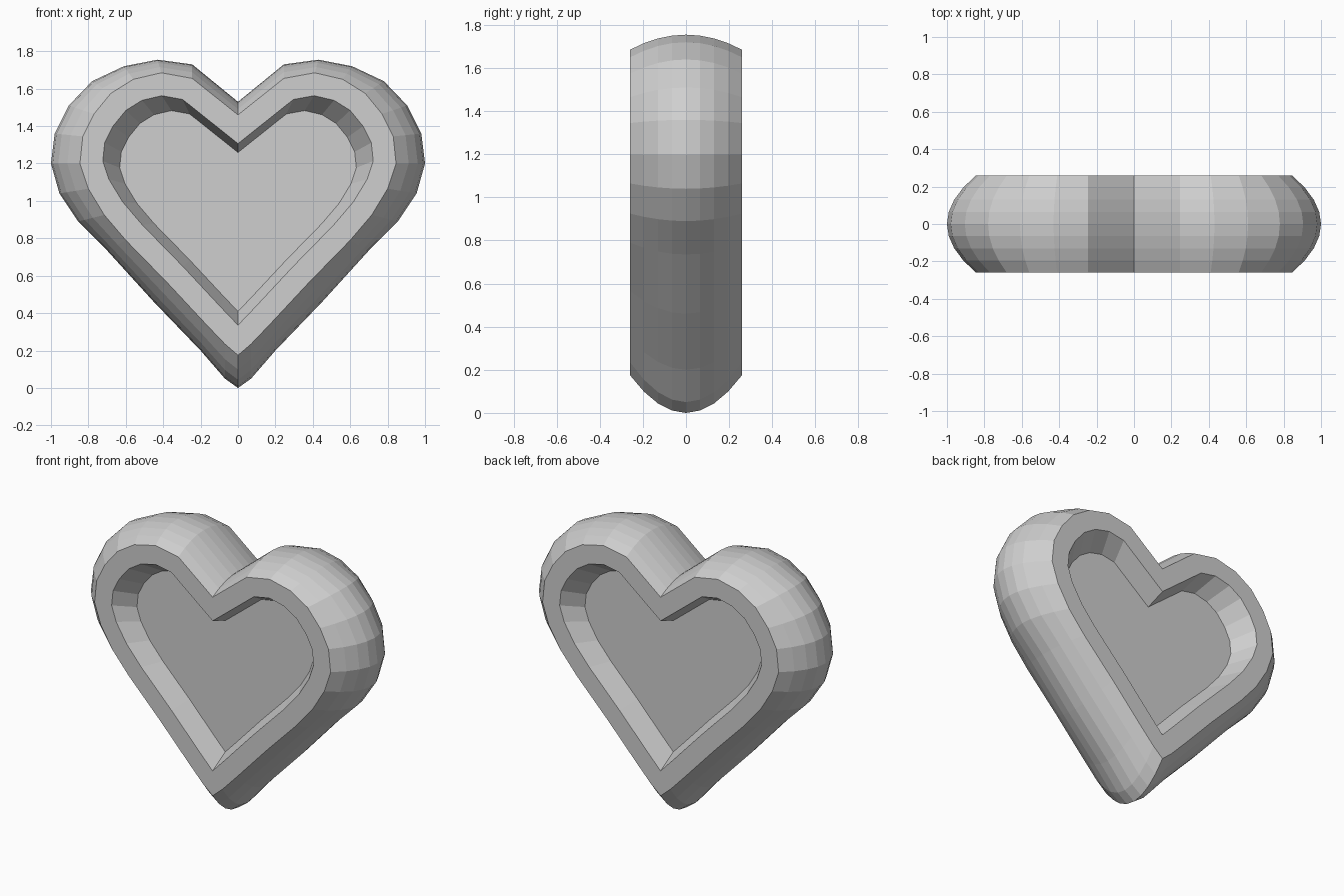
import bpy
import bmesh
from mathutils import Vector

cube = bpy.data.objects.get("Cube")
if cube:
    bpy.data.objects.remove(cube, do_unlink=True)

HALF_DEPTH = 0.26
RECESS = 0.13

# Half outlines (x, z) from the notch round the lobe to the bottom tip
BELLY = [(0, 1.53), (.245, 1.73), (.43, 1.755), (.61, 1.72), (.78, 1.64),
         (.905, 1.51), (.98, 1.36), (1, 1.2), (.955, 1.04), (.855, .89),
         (.7, .735), (.45, .46), (.2, .2), (.07, .05), (0, 0)]
RIM = [(0, 1.46), (.245, 1.655), (.41, 1.685), (.56, 1.65), (.68, 1.575),
       (.77, 1.465), (.83, 1.345), (.845, 1.2), (.8, 1.065), (.715, .925),
       (.6, .79), (.38, .565), (.175, .345), (.07, .235), (0, .175)]


def full_outline(half):
    """Mirror a half outline into a closed heart."""
    points = [Vector(p) for p in half]
    return points + [Vector((-p.x, p.y)) for p in reversed(points[1:-1])]


def inset(outline, width):
    """Move every edge of a clockwise outline inward by the same width."""
    result = []
    for i, p in enumerate(outline):
        a = (p - outline[i - 1]).normalized()
        b = (outline[(i + 1) % len(outline)] - p).normalized()
        na, nb = Vector((a.y, -a.x)), Vector((b.y, -b.x))
        result.append(p + (na + nb) * width / (1 + na.dot(nb)))
    return result


def scaled(outline, factor, centre):
    return [centre + (p - centre) * factor for p in outline]


belly = full_outline(BELLY)
rim = full_outline(RIM)
opening = inset(rim, 0.12)
floor = scaled(opening, 0.875, Vector((0, 0.925)))

# Cross-sections from the front recess floor, over the rounded side, to the back
sections = [(floor, RECESS - HALF_DEPTH), (opening, -HALF_DEPTH)]
for step in range(-4, 5):
    t = step / 4
    ring = [b.lerp(r, t * t) for b, r in zip(belly, rim)]
    sections.append((ring, t * HALF_DEPTH))
sections += [(opening, HALF_DEPTH), (floor, HALF_DEPTH - RECESS)]

# Skin the sections and cap both recess floors
bm = bmesh.new()
rings = [[bm.verts.new((p.x, y, p.y)) for p in outline] for outline, y in sections]
for first, second in zip(rings, rings[1:]):
    for i in range(len(first)):
        bm.faces.new((first[i - 1], first[i], second[i], second[i - 1]))
bm.faces.new(rings[0])
bm.faces.new(rings[-1])
bmesh.ops.recalc_face_normals(bm, faces=bm.faces)
mesh = bpy.data.meshes.new("heart")
bm.to_mesh(mesh)
bm.free()

# One plain grey finish, flat shaded
grey = bpy.data.materials.new("light_grey")
grey.use_nodes = True
colour = (0.62, 0.62, 0.62, 1)
grey.diffuse_color = colour
grey.node_tree.nodes["Principled BSDF"].inputs["Base Color"].default_value = colour
mesh.materials.append(grey)

heart = bpy.data.objects.new("heart", mesh)
bpy.context.collection.objects.link(heart)
